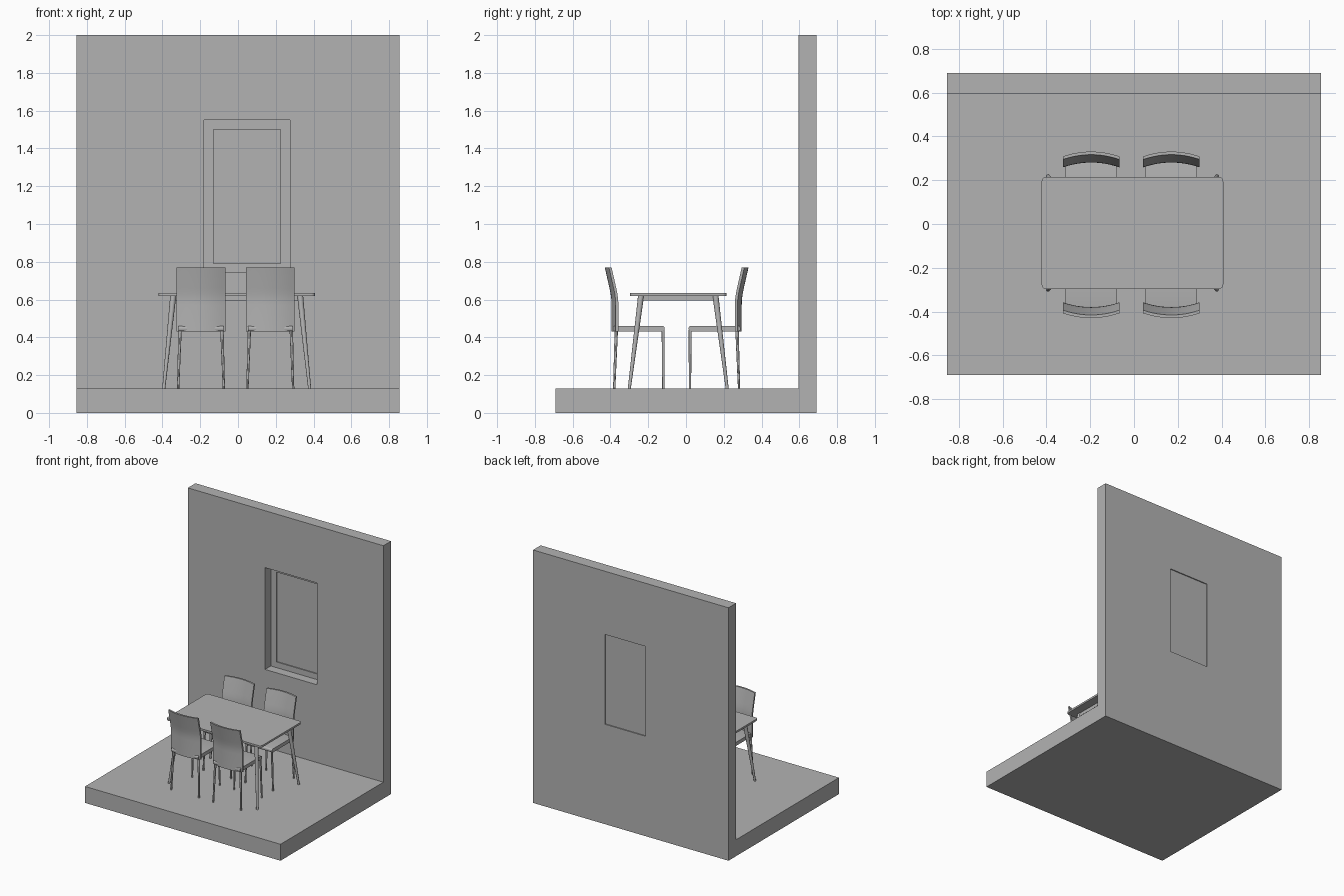
import bpy, bmesh
from mathutils import Vector

if "Cube" in bpy.data.objects:
    bpy.data.objects.remove(bpy.data.objects["Cube"], do_unlink=True)

grey = bpy.data.materials.new("plain_grey")
grey.use_nodes = True
COLOR = (0.45, 0.45, 0.45, 1)
grey.diffuse_color = COLOR
grey.node_tree.nodes["Principled BSDF"].inputs["Base Color"].default_value = COLOR

FLOOR = 0.13


def finish(name, bm, smooth=False):
    bmesh.ops.recalc_face_normals(bm, faces=bm.faces)
    mesh = bpy.data.meshes.new(name)
    bm.to_mesh(mesh)
    bm.free()
    mesh.materials.append(grey)
    obj = bpy.data.objects.new(name, mesh)
    bpy.context.collection.objects.link(obj)
    bpy.ops.object.select_all(action="DESELECT")
    obj.select_set(True)
    bpy.context.view_layer.objects.active = obj
    if smooth:
        bpy.ops.object.shade_smooth_by_angle()
    return obj


def box_mesh(lo, hi):
    bm = bmesh.new()
    bmesh.ops.create_cube(bm, size=1)
    lo, hi = Vector(lo), Vector(hi)
    for v in bm.verts:
        v.co = (lo + hi) / 2 + v.co * (hi - lo)
    return bm


def box(name, lo, hi):
    return finish(name, box_mesh(lo, hi))


def round_edges(bm, axis, radius, segments=4):
    """Bevel the box edges that run along one axis."""
    edges = [e for e in bm.edges
             if abs((e.verts[1].co - e.verts[0].co).normalized()[axis]) > 0.9]
    bmesh.ops.bevel(bm, geom=edges, offset=radius, segments=segments,
                    profile=0.5, affect="EDGES")


def tapered_leg(name, bottom, top, r_bottom, r_top, sides=16):
    """Splayed round leg with level ends."""
    bm = bmesh.new()
    bmesh.ops.create_cone(bm, cap_ends=True, segments=sides,
                          radius1=r_bottom, radius2=r_top, depth=1)
    bottom, top = Vector(bottom), Vector(top)
    for v in bm.verts:
        t = v.co.z + 0.5
        centre = bottom.lerp(top, t)
        v.co = (centre.x + v.co.x, centre.y + v.co.y, centre.z)
    return finish(name, bm, True)


# Floor and wall as one L-shaped solid
bm = bmesh.new()
profile = [(-0.69, 0), (0.69, 0), (0.69, 2), (0.595, 2), (0.595, FLOOR), (-0.69, FLOOR)]
face = bm.faces.new([bm.verts.new((-0.855, y, z)) for y, z in profile])
ext = bmesh.ops.extrude_face_region(bm, geom=[face])
bmesh.ops.translate(bm, vec=(1.71, 0, 0),
                    verts=[g for g in ext["geom"] if isinstance(g, bmesh.types.BMVert)])
room = finish("floor_and_wall", bm)

# Stepped window opening
cutters = [box("window_recess_cutter", (-0.18, 0.5, 0.745), (0.275, 0.667, 1.55)),
           box("window_pane_cutter", (-0.13, 0.55, 0.79), (0.225, 0.8, 1.5))]
for cutter in cutters:
    cutter.hide_render = True
    mod = room.modifiers.new("opening", "BOOLEAN")
    mod.operation = "DIFFERENCE"
    mod.solver = "EXACT"
    mod.object = cutter
    bpy.context.view_layer.objects.active = room
    bpy.ops.object.modifier_apply(modifier=mod.name)
    bpy.data.objects.remove(cutter, do_unlink=True)
box("window_pane", (-0.13, 0.675, 0.79), (0.225, 0.682, 1.5))

# Table
TX, TY = -0.007, -0.041
bm = box_mesh((TX - 0.415, TY - 0.256, 0.62), (TX + 0.415, TY + 0.256, 0.635))
round_edges(bm, 2, 0.02, 5)
finish("table_top", bm, True)
for s, side in ((-1, "right"), (1, "left")):
    # Aprons run between the leg tops
    box(f"table_end_apron_{side}", (TX + s * 0.337 - 0.008, TY - 0.2, 0.595),
        (TX + s * 0.337 + 0.008, TY + 0.2, 0.62))
    box("table_front_apron" if s < 0 else "table_back_apron",
        (TX - 0.337, TY + s * 0.197 - 0.008, 0.595), (TX + 0.337, TY + s * 0.197 + 0.008, 0.62))
    for t, end in ((-1, "front"), (1, "back")):
        tapered_leg(f"table_leg_{end}_{side}",
                    (TX + s * 0.386, TY + t * 0.259, FLOOR),
                    (TX + s * 0.336, TY + t * 0.197, 0.62), 0.008, 0.016)


def chair(label, cx, cy, facing):
    """Chair at (cx, cy); facing is +1 toward +y and -1 toward -y."""
    def at(x, y, z):
        return (cx + x * facing, cy + y * facing, z)

    # Seat with rounded front and back edges
    bm = box_mesh((cx - 0.118, cy - 0.137, 0.432), (cx + 0.118, cy + 0.137, 0.46))
    round_edges(bm, 0, 0.011)
    finish(f"{label}_seat", bm, True)

    # Curved backrest leaning away above the bend: (height, lean)
    rows = [(0.43, 0), (0.57, 0), (0.6, 0.001), (0.63, 0.005), (0.66, 0.011), (0.77, 0.036)]
    cols = 12
    bm = bmesh.new()
    layers = []
    for depth in (0, 0.014):
        grid = []
        for z, lean in rows:
            line = []
            for i in range(cols + 1):
                u = 2 * i / cols - 1
                y = -0.144 + 0.022 * u * u - lean + depth
                line.append(bm.verts.new(at(0.129 * u, y, z)))
            grid.append(line)
        for a, b in zip(grid, grid[1:]):
            for i in range(cols):
                bm.faces.new((a[i], a[i + 1], b[i + 1], b[i]))
        layers.append(grid)
    outer, inner = layers
    rims = [(outer[k], inner[k]) for k in (0, -1)]
    rims += [([r[k] for r in outer], [r[k] for r in inner]) for k in (0, -1)]
    for a, b in rims:
        for i in range(len(a) - 1):
            bm.faces.new((a[i], a[i + 1], b[i + 1], b[i]))
    finish(f"{label}_backrest", bm, True)

    # Thin legs
    for s, side in ((-1, "right"), (1, "left")):
        tapered_leg(f"{label}_rear_leg_{side}", at(s * 0.121, -0.13, FLOOR),
                    at(s * 0.111, -0.119, 0.44), 0.006, 0.009, 12)
        tapered_leg(f"{label}_front_leg_{side}", at(s * 0.121, 0.13, FLOOR),
                    at(s * 0.11, 0.129, 0.44), 0.006, 0.008, 12)


for x, side in ((-0.196, "right"), (0.171, "left")):
    chair(f"front_{side}_chair", x, -0.25, 1)
    chair(f"back_{side}_chair", x, 0.151, -1)
